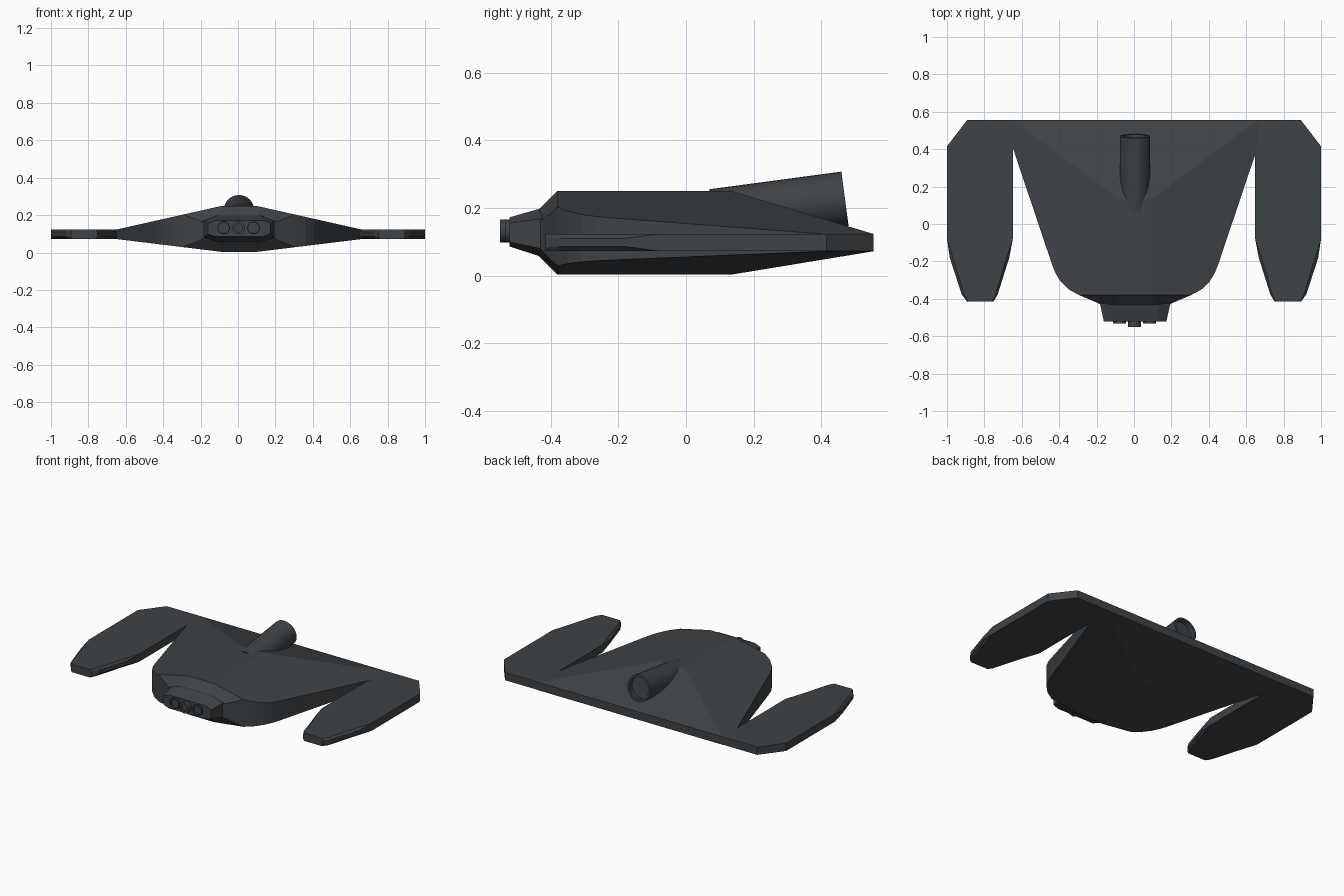
import bpy, bmesh, math
from mathutils import Vector, Matrix

if "Cube" in bpy.data.objects:
    bpy.data.objects.remove(bpy.data.objects["Cube"])

hull_mat = bpy.data.materials.new("dark slate")
hull_mat.diffuse_color = (0.048, 0.056, 0.063, 1)
hull_mat.use_nodes = True
hull_mat.node_tree.nodes["Principled BSDF"].inputs["Base Color"].default_value = hull_mat.diffuse_color


def finish(name, bm, smooth=False):
    bmesh.ops.remove_doubles(bm, verts=bm.verts, dist=0.0005)
    bmesh.ops.recalc_face_normals(bm, faces=bm.faces)
    me = bpy.data.meshes.new(name)
    bm.to_mesh(me)
    bm.free()
    me.materials.append(hull_mat)
    ob = bpy.data.objects.new(name, me)
    bpy.context.collection.objects.link(ob)
    if smooth:
        bpy.ops.object.select_all(action='DESELECT')
        bpy.context.view_layer.objects.active = ob
        ob.select_set(True)
        bpy.ops.object.shade_smooth_by_angle(angle=math.radians(30))
    return ob


def add_face(bm, pts):
    """Face from coordinates, skipping repeated corners."""
    clean = []
    for p in pts:
        p = Vector(p)
        if all((p - q).length > 0.0005 for q in clean):
            clean.append(p)
    if len(clean) > 2:
        bm.faces.new([bm.verts.new(p) for p in clean])


def flip(p):
    return (-p[0], p[1], p[2])


def both(bm, pts):
    """Face on the right and its twin on the left."""
    add_face(bm, pts)
    add_face(bm, [flip(p) for p in reversed(pts)])


def across(bm, pts):
    """Face spanning the centre line."""
    add_face(bm, list(pts) + [flip(p) for p in reversed(pts)])


# Main hull: sloped deck and belly, thin rim wall, stepped nose
outline = [(.655, .555), (.655, .41), (.444, -.217), (.426, -.262),
           (.398, -.308), (.355, -.35), (.30, -.38)]
ridge = .09
top = [(x, y, .25 - .225 * (x - ridge)) for x, y in outline]
low = [(x, y, .003 + .122 * (x - ridge)) for x, y in outline]
bm = bmesh.new()
for rim, z in ((top, .25), (low, .003)):
    front, back = (ridge, -.38, z), (ridge, .135, z)
    both(bm, rim + [front, back])
    across(bm, [front, back])
    across(bm, [back, rim[0]])
for i in range(len(outline) - 1):
    both(bm, [top[i], top[i + 1], low[i + 1], low[i]])
across(bm, [top[0], low[0]])
# Rings stepping forward: hull front, collar, nose root, nose face
rings = [
    [(ridge, -.38, .25), top[-1], low[-1], (ridge, -.38, .003)],
    [(.11, -.433, .197), (.2, -.422, .165), (.2, -.422, .07), (.11, -.433, .055)],
    [(.12, -.435, .197), (.187, -.43, .168), (.187, -.43, .08), (.12, -.435, .058)],
    [(.13, -.522, .172), (.167, -.522, .155), (.167, -.522, .1), (.13, -.522, .086)],
]
for a, b in zip(rings, rings[1:]):
    for i in range(3):
        both(bm, [a[i], a[i + 1], b[i + 1], b[i]])
    for i in (0, 3):
        across(bm, [a[i], b[i]])
across(bm, rings[-1])
finish("hull", bm).location.x = .006

# Wing prongs: flat plates with chamfered tips
# columns: top outline x, y, rim outline x, y, rim drop
prong = [(.648, .555, .648, .555, 0), (.648, -.08, .648, -.08, 0),
         (.688, -.20, .667, -.18, .013), (.742, -.385, .728, -.375, .013),
         (.76, -.415, .752, -.415, .01), (.885, -.415, .893, -.415, .01),
         (.906, -.385, .922, -.375, .013), (.962, -.20, .985, -.18, .013),
         (1.0, -.08, 1.0, -.08, 0), (1.0, .415, 1.0, .415, 0),
         (.893, .555, .893, .555, 0)]
z_low, z_top = .073, .123
for side, name in ((1, "right_wing_prong"), (-1, "left_wing_prong")):
    bm = bmesh.new()
    levels = [[(a * side, b, z_top) for a, b, c, d, e in prong],
              [(c * side, d, z_top - e) for a, b, c, d, e in prong],
              [(c * side, d, z_low + e) for a, b, c, d, e in prong],
              [(a * side, b, z_low) for a, b, c, d, e in prong]]
    add_face(bm, levels[0])
    add_face(bm, levels[-1])
    n = len(prong)
    for u, v in zip(levels, levels[1:]):
        for i in range(n):
            j = (i + 1) % n
            add_face(bm, [u[i], u[j], v[j], v[i]])
    finish(name, bm)


def tube(name, start, end, radius, bore, depth, sides=32):
    """Cylinder with a recessed bore at its far end."""
    start, end = Vector(start), Vector(end)
    axis = end - start
    length = axis.length
    rot = axis.to_track_quat('Z', 'Y').to_matrix().to_4x4()
    bm = bmesh.new()
    profile = [(0, 0), (radius, 0), (radius, length), (bore, length),
               (bore, length - depth), (0, length - depth)]
    verts = [bm.verts.new((r, 0, z)) for r, z in profile]
    edges = [bm.edges.new(e) for e in zip(verts, verts[1:])]
    bmesh.ops.spin(bm, geom=verts + edges, axis=(0, 0, 1), cent=(0, 0, 0),
                   angle=math.tau, steps=sides, use_merge=True)
    bm.transform(Matrix.Translation(start) @ rot)
    finish(name, bm, smooth=True)


# Dorsal exhaust tube rising toward the back
tube("exhaust_tube", (.005, .08, .175), (.005, .47, .227), .081, .068, .03)

# Nose barrels
for x, y, name in ((-.077, -.533, "left_barrel"), (.003, -.55, "centre_barrel"),
                   (.083, -.533, "right_barrel")):
    tube(name, (x, -.50, .132), (x, y, .132), .034,
         .022 if y < -.54 else .029, .012, 20)
